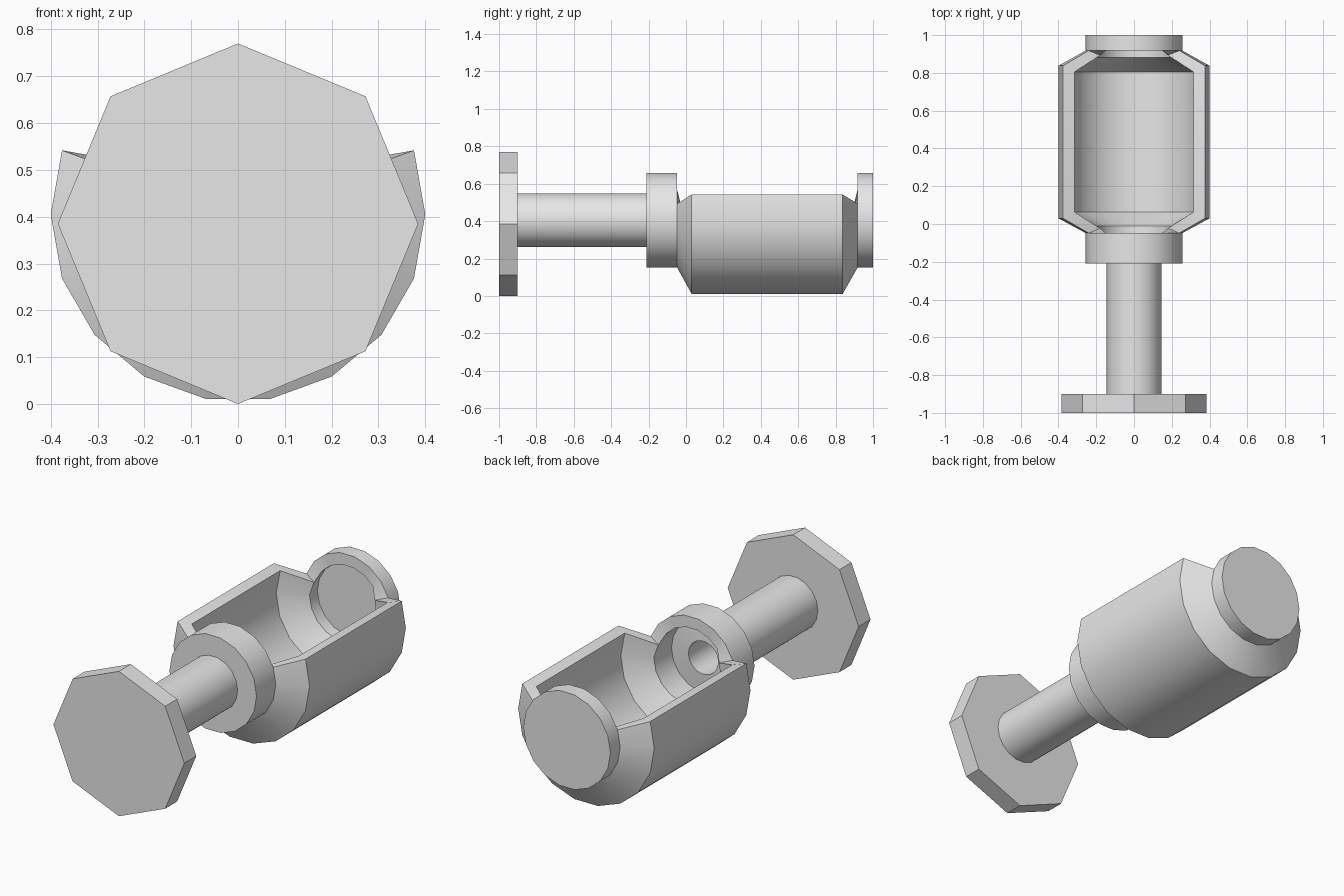
import bpy
import bmesh
from math import cos, sin, pi, radians

old = bpy.data.objects.get("Cube")
if old:
    bpy.data.objects.remove(old, do_unlink=True)

grey = bpy.data.materials.new("plain_grey")
grey.use_nodes = True
grey.diffuse_color = (0.8, 0.8, 0.8, 1)
grey.node_tree.nodes["Principled BSDF"].inputs["Base Color"].default_value = (0.8, 0.8, 0.8, 1)


def lathe(name, profile, sides, height, open_strips=(), open_sides=(), cap_start=False):
    """Turn (y, radius) points around the y axis, leaving an opening if asked."""
    bm = bmesh.new()
    rings = []
    for y, r in profile:
        angles = [2 * pi * k / sides for k in range(sides)]
        rings.append([bm.verts.new((r * cos(a), y, height + r * sin(a))) for a in angles])
    for i, (a, b) in enumerate(zip(rings, rings[1:])):
        for k in range(sides):
            if i in open_strips and k in open_sides:
                continue
            n = (k + 1) % sides
            bm.faces.new((a[k], b[k], b[n], a[n]))
    bm.faces.new(rings[-1][::-1])
    if cap_start:
        bm.faces.new(rings[0])
    mesh = bpy.data.meshes.new(name)
    bm.to_mesh(mesh)
    bm.free()
    mesh.materials.append(grey)
    obj = bpy.data.objects.new(name, mesh)
    bpy.context.collection.objects.link(obj)
    return obj


# Octagonal end plate
lathe("end_plate", [(-1, 0.385), (-0.9, 0.385)], 8, 0.385, cap_start=True)

# Hollow rod, collar, open-topped body and end cap in one wall
profile = [(-0.93, 0.145), (-0.21, 0.145), (-0.21, 0.256), (-0.048, 0.256),
           (0.03, 0.4), (0.838, 0.4), (0.918, 0.256), (1, 0.256)]
body = lathe("hollow_body", profile, 18, 0.405,
             open_strips=(3, 4, 5), open_sides=range(1, 8))
wall = body.modifiers.new("wall", "SOLIDIFY")
wall.thickness = 0.06
wall.offset = -1
wall.use_even_offset = True

bpy.ops.object.select_all(action="DESELECT")
body.select_set(True)
bpy.context.view_layer.objects.active = body
bpy.ops.object.modifier_apply(modifier=wall.name)
bpy.ops.object.shade_smooth_by_angle(angle=radians(30))
